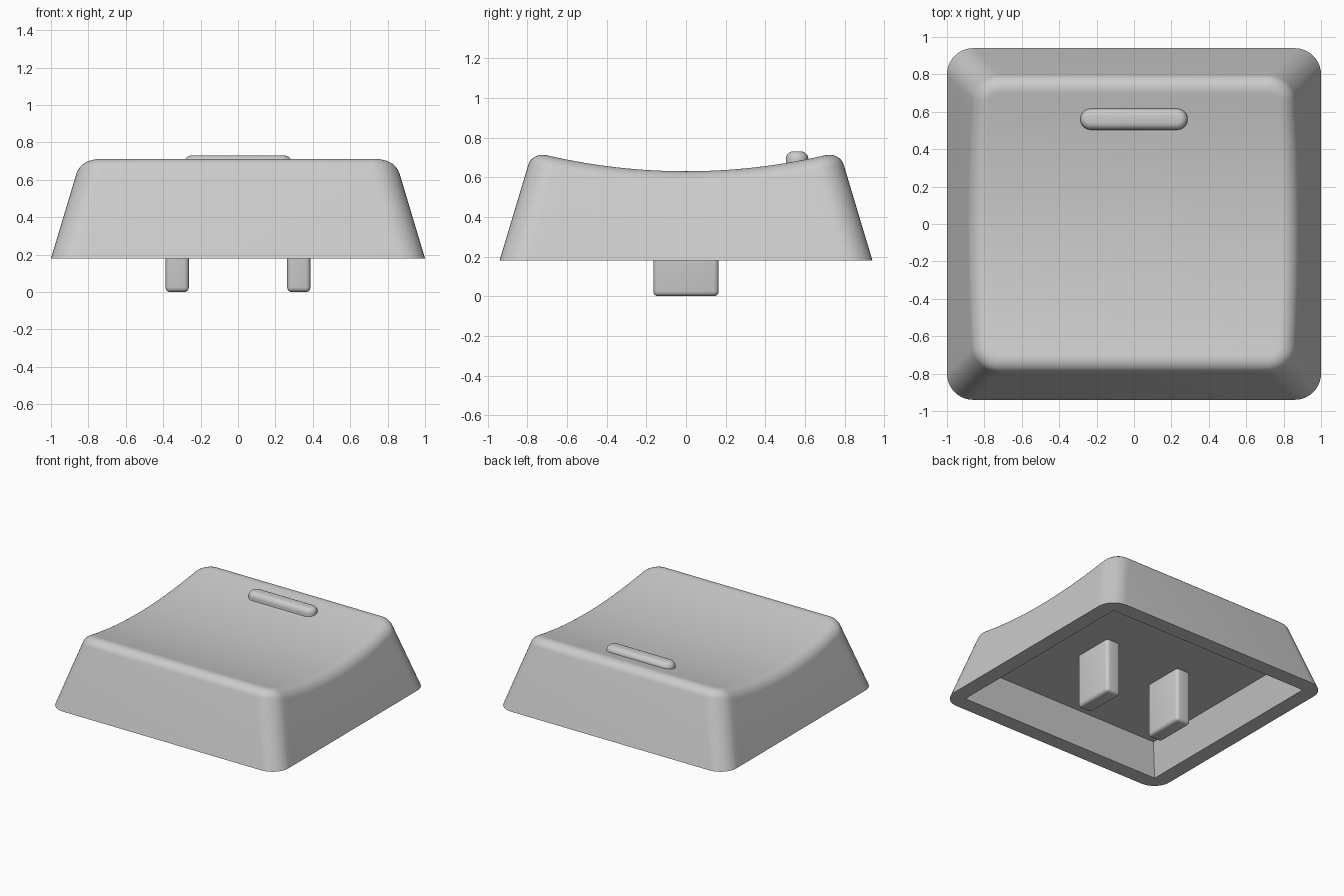
import bpy, bmesh
from math import sin, cos, tan, atan, radians, pi

if "Cube" in bpy.data.objects:
    bpy.data.objects.remove(bpy.data.objects["Cube"], do_unlink=True)

grey = bpy.data.materials.new("grey plastic")
grey.use_nodes = True
colour = (0.6, 0.6, 0.6, 1)
grey.diffuse_color = colour
grey.node_tree.nodes["Principled BSDF"].inputs["Base Color"].default_value = colour

HX, HY, BASE = 1.0, 0.94, 0.18      # footprint half sizes and skirt height
CORNER, DRAFT, FILLET = 0.14, 0.3, 0.1
CEILING, RIM = 0.42, 0.12
DISH_LOW, DISH_RADIUS = 0.63, 3.1


def finish(bm, name, angle=35):
    """Turn a bmesh into a smooth shaded object."""
    bmesh.ops.recalc_face_normals(bm, faces=bm.faces)
    mesh = bpy.data.meshes.new(name)
    bm.to_mesh(mesh)
    bm.free()
    mesh.materials.append(grey)
    ob = bpy.data.objects.new(name, mesh)
    bpy.context.collection.objects.link(ob)
    bpy.ops.object.select_all(action="DESELECT")
    ob.select_set(True)
    bpy.context.view_layer.objects.active = ob
    bpy.ops.object.shade_smooth_by_angle(angle=radians(angle))
    return ob


def dish(y):
    return DISH_LOW + DISH_RADIUS - (DISH_RADIUS ** 2 - y * y) ** 0.5


# Right half of a rounded rectangle: (position along side, corner angle)
ARC, SIDE = 10, 32
half = [(-1, -pi / 2 * (1 - i / ARC)) for i in range(ARC + 1)]
half += [(-1 + 2 * i / SIDE, 0) for i in range(1, SIDE)]
half += [(1, pi / 2 * i / ARC) for i in range(ARC + 1)]


def outline(inset, r, s, a):
    return (HX - inset - r + r * cos(a), s * (HY - inset - r) + r * sin(a))


def flat_ring(inset, r, z):
    return [(*outline(inset, r, s, a), z) for s, a in half]


# Fillet between the drafted wall and the dished top
tilt = atan(DRAFT)
tangent = FILLET * tan((pi / 2 - tilt) / 2)
u0, w0 = -tangent * sin(tilt), -tangent * cos(tilt)


def fillet_ring(theta):
    u = tangent - FILLET * sin(theta)
    w = FILLET * (cos(theta) - 1)
    ring = []
    for s, a in half:
        start = 0.15
        for _ in range(12):
            y = outline(start, CORNER, s, a)[1]
            start = DRAFT * (dish(y) + w0 - BASE)
        x, y = outline(start + u - u0, CORNER - (u - u0), s, a)
        ring.append((x, y, dish(y) + w))
    return ring


# Keycap shell: cavity, rim, wall, fillet and dished top
STEPS = 10
rings = [flat_ring(RIM + DRAFT * (CEILING - BASE), 0, CEILING),
         flat_ring(RIM, 0, BASE),
         flat_ring(0, CORNER, BASE)]
rings += [fillet_ring((pi / 2 - tilt) * (1 - i / STEPS)) for i in range(STEPS + 1)]

bm = bmesh.new()
loops = []
for ring in rings:
    mirrored = [(-x, y, z) for x, y, z in reversed(ring)]
    loops.append([bm.verts.new(p) for p in ring + mirrored])
n = len(loops[0])
for low, high in zip(loops, loops[1:]):
    for i in range(n):
        j = (i + 1) % n
        bm.faces.new((low[i], low[j], high[j], high[i]))
for cap in (loops[0], loops[-1]):
    for i in range(n // 2 - 1):
        bm.faces.new((cap[i], cap[i + 1], cap[n - 2 - i], cap[n - 1 - i]))
bmesh.ops.remove_doubles(bm, verts=bm.verts, dist=0.0001)
finish(bm, "keycap_shell")

# Two mounting prongs with softened edges
for side, x in (("left", 0.325), ("right", -0.325)):
    bm = bmesh.new()
    bmesh.ops.create_cube(bm, size=1)
    bmesh.ops.scale(bm, vec=(0.125, 0.33, CEILING + 0.02), verts=bm.verts)
    bmesh.ops.translate(bm, vec=(x, 0, (CEILING + 0.02) / 2), verts=bm.verts)
    bmesh.ops.bevel(bm, geom=list(bm.edges), offset=0.025, segments=4,
                    profile=0.5, affect="EDGES")
    finish(bm, side + "_prong")

# Raised homing bar: a stadium with a rounded top
BAR_R, BAR_X, BAR_Y, BAR_TOP = 0.057, 0.23, 0.56, 0.73
bm = bmesh.new()
points = []
for i in range(2 * ARC + 2):
    end = 1 if i <= ARC else -1
    a = pi * (i - (end < 0)) / ARC - pi / 2
    points.append(bm.verts.new((end * BAR_X + BAR_R * cos(a),
                                BAR_Y + BAR_R * sin(a), BAR_TOP - 0.1)))
base = bm.faces.new(points)
top = bmesh.ops.extrude_face_region(bm, geom=[base])["geom"]
top_verts = [g for g in top if isinstance(g, bmesh.types.BMVert)]
bmesh.ops.translate(bm, vec=(0, 0, 0.1), verts=top_verts)
edges = [e for e in bm.edges if all(v in top_verts for v in e.verts)]
bmesh.ops.bevel(bm, geom=edges, offset=0.038, segments=5, profile=0.5, affect="EDGES")
finish(bm, "homing_bar")
